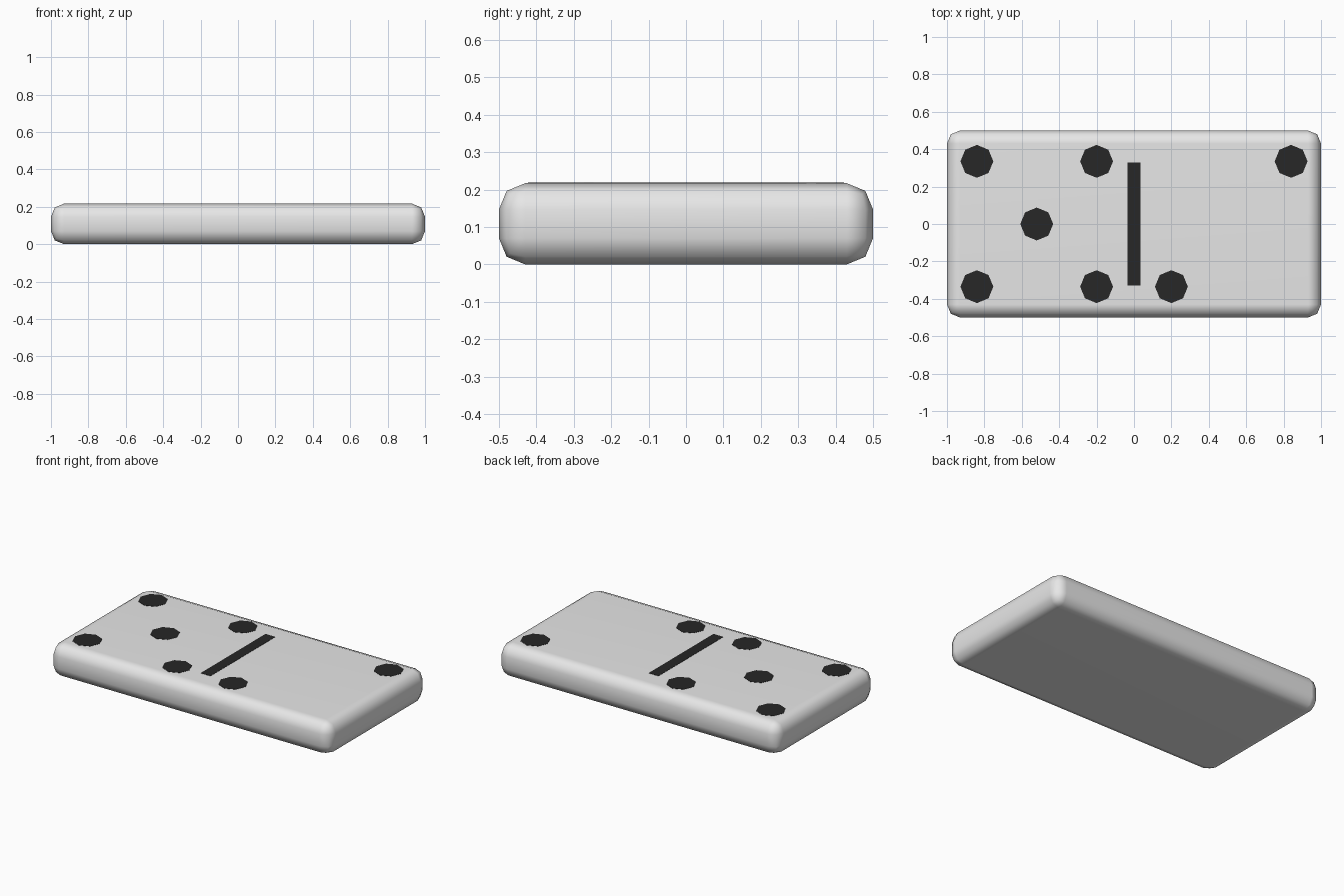
import bpy, math

if "Cube" in bpy.data.objects:
    bpy.data.objects.remove(bpy.data.objects["Cube"])

H = 0.217      # tile height
LIFT = 0.002   # paint plate thickness


def material(name, rgb):
    m = bpy.data.materials.new(name)
    m.diffuse_color = (*rgb, 1)
    m.use_nodes = True
    m.node_tree.nodes["Principled BSDF"].inputs["Base Color"].default_value = m.diffuse_color
    return m


white = material("white", (0.8, 0.8, 0.8))
black = material("black", (0.02, 0.02, 0.02))


def finish(name, mat):
    ob = bpy.context.object
    ob.name = name
    ob.data.materials.append(mat)
    return ob


def box(name, size, centre, mat):
    bpy.ops.mesh.primitive_cube_add(size=1, location=centre)
    bpy.context.object.scale = size
    bpy.ops.object.transform_apply(location=False, rotation=False, scale=True)
    return finish(name, mat)


# Rounded tile body
body = box("tile_body", (2, 1, H), (0, 0, H / 2), white)
bev = body.modifiers.new("rounding", 'BEVEL')
bev.width = 0.07
bev.segments = 2
bpy.ops.object.modifier_apply(modifier="rounding")
bpy.ops.object.shade_smooth_by_angle(angle=math.radians(60))
# Keep the large flat faces evenly shaded
wn = body.modifiers.new("flat_faces", 'WEIGHTED_NORMAL')
wn.keep_sharp = True

# Painted divider line
line = box("divider_line", (0.07, 0.66, LIFT), (0, 0, H + LIFT / 2 - 0.0005), black)
lb = line.modifiers.new("corners", 'BEVEL')
lb.affect = 'VERTICES'
lb.width = 0.008

# Painted pips: five on the left half, two on the right
PIPS = [(-0.52, 0)] + [(x, y) for x in (-0.84, -0.2) for y in (-0.335, 0.335)]
PIPS += [(0.2, -0.335), (0.84, 0.335)]
for i, (x, y) in enumerate(PIPS):
    bpy.ops.mesh.primitive_cylinder_add(vertices=8, radius=0.088, depth=LIFT,
                                        location=(x, y, H + LIFT / 2 - 0.0005))
    finish(f"pip_{i + 1}", black)
